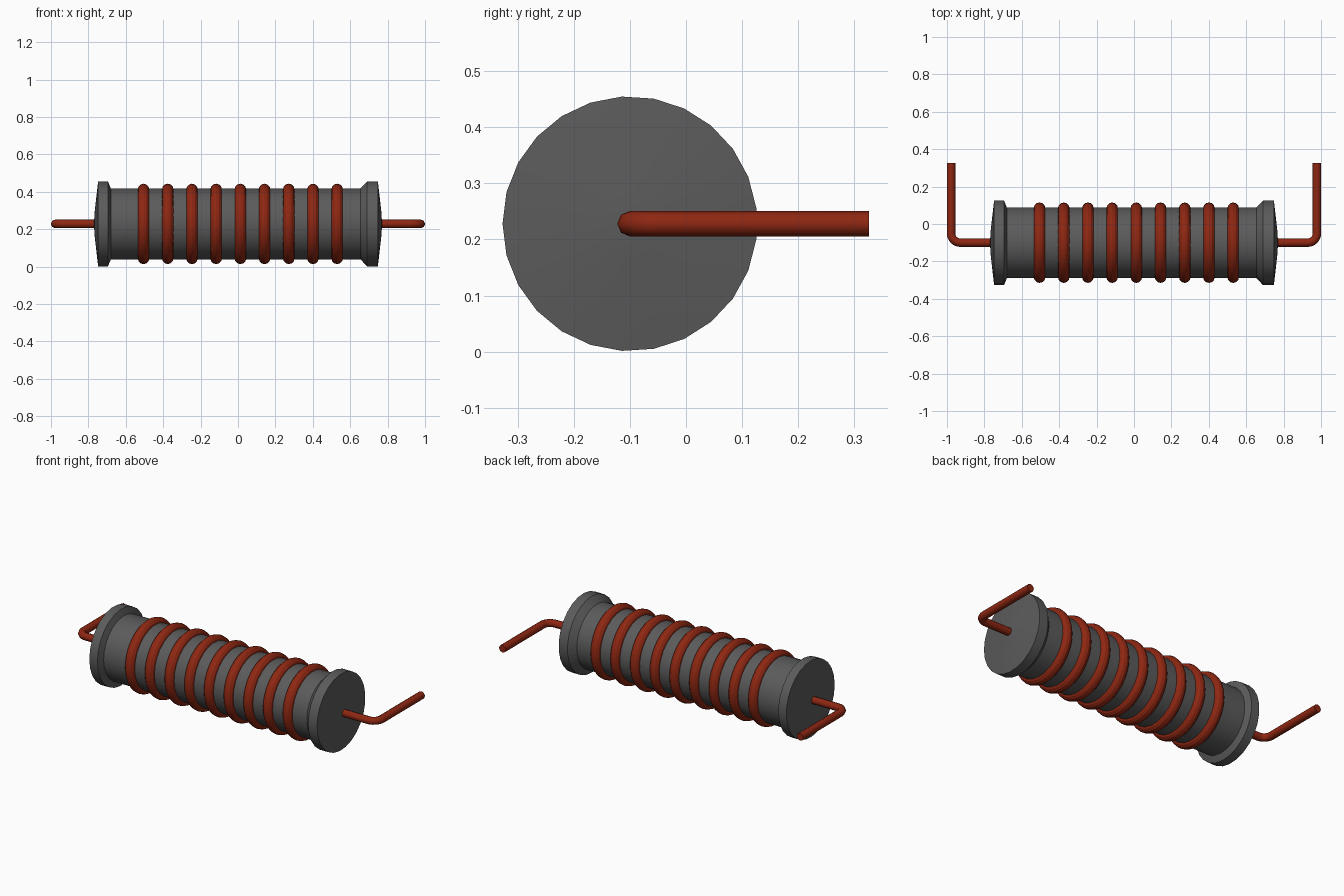
import bpy, bmesh, math

if "Cube" in bpy.data.objects:
    bpy.data.objects.remove(bpy.data.objects["Cube"], do_unlink=True)

AXIS_Y, AXIS_Z = -0.1, 0.228   # centre line of the core, running along x


def material(name, rgb):
    m = bpy.data.materials.new(name)
    m.use_nodes = True
    m.diffuse_color = (*rgb, 1)
    bsdf = m.node_tree.nodes["Principled BSDF"]
    bsdf.inputs["Base Color"].default_value = (*rgb, 1)
    bsdf.inputs["Roughness"].default_value = 0.6
    return m


grey = material("dark grey ferrite", (0.105, 0.105, 0.105))
copper = material("copper red", (0.27, 0.02, 0.006))


def lathe(name, profile, sides, mat, closed=False):
    """Spin (x, radius) points around the core axis."""
    bm = bmesh.new()
    rings = []
    for x, r in profile:
        if r == 0:
            rings.append([bm.verts.new((x, 0, 0))] * sides)
            continue
        angles = [math.pi + math.tau * i / sides for i in range(sides)]
        rings.append([bm.verts.new((x, r * math.cos(a), r * math.sin(a))) for a in angles])
    pairs = list(zip(rings, rings[1:]))
    if closed:
        pairs.append((rings[-1], rings[0]))
    for a, b in pairs:
        for i in range(sides):
            j = (i + 1) % sides
            bm.faces.new(list(dict.fromkeys((a[i], a[j], b[j], b[i]))))
    bmesh.ops.recalc_face_normals(bm, faces=bm.faces)
    mesh = bpy.data.meshes.new(name)
    bm.to_mesh(mesh)
    bm.free()
    mesh.materials.append(mat)
    ob = bpy.data.objects.new(name, mesh)
    ob.location = (0, AXIS_Y, AXIS_Z)
    bpy.context.collection.objects.link(ob)
    bpy.ops.object.select_all(action="DESELECT")
    ob.select_set(True)
    bpy.context.view_layer.objects.active = ob
    bpy.ops.object.shade_smooth_by_angle(angle=math.radians(25))
    return ob


# Bobbin core with a flange and shallow domed face at each end
lathe("core", [(-0.77, 0), (-0.767, 0.06), (-0.748, 0.227), (-0.695, 0.227),
               (-0.68, 0.19), (0.655, 0.19), (0.69, 0.227), (0.748, 0.227),
               (0.767, 0.06), (0.77, 0)], 25, grey)

# Nine wire turns
for n in range(9):
    cx = -0.505 + n * 0.1294
    section = [(cx + 0.031 * math.cos(math.tau * k / 12),
                0.184 + 0.031 * math.sin(math.tau * k / 12)) for k in range(12)]
    lathe(f"wire_turn_{n + 1}", section, 36, copper, closed=True)

# Bent lead wires, one per end
for side, name in ((-1, "right_lead"), (1, "left_lead")):
    bend = 0.05
    path = [(0.74, 0)]
    for k in range(7):
        a = math.pi / 2 * k / 6
        path.append((0.978 - bend + bend * math.sin(a), bend - bend * math.cos(a)))
    path.append((0.978, 0.426))
    curve = bpy.data.curves.new(name, "CURVE")
    curve.dimensions = "3D"
    curve.bevel_depth = 0.0225
    curve.bevel_resolution = 2
    curve.use_fill_caps = True
    spline = curve.splines.new("POLY")
    spline.points.add(len(path) - 1)
    for p, (x, y) in zip(spline.points, path):
        p.co = (side * x, y, 0, 1)
    curve.materials.append(copper)
    ob = bpy.data.objects.new(name, curve)
    ob.location = (0, AXIS_Y, AXIS_Z)
    bpy.context.collection.objects.link(ob)
